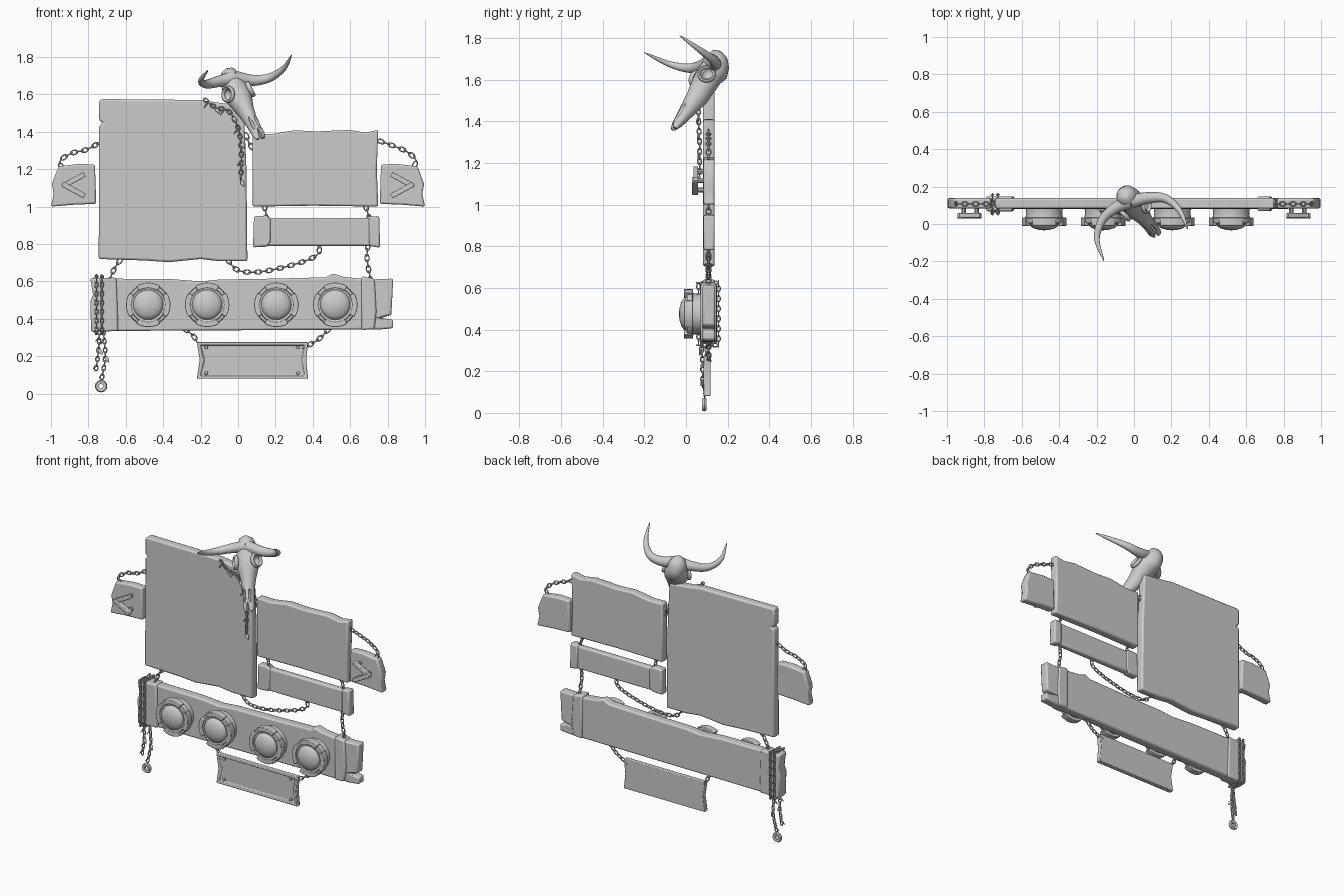
import bpy, bmesh, math
from mathutils import Vector, Matrix

if "Cube" in bpy.data.objects:
    bpy.data.objects.remove(bpy.data.objects["Cube"])

V = Vector


def finish(name, bm, bevel=0, angle=35):
    bmesh.ops.recalc_face_normals(bm, faces=bm.faces)
    me = bpy.data.meshes.new(name)
    bm.to_mesh(me)
    bm.free()
    ob = bpy.data.objects.new(name, me)
    bpy.context.collection.objects.link(ob)
    bpy.ops.object.select_all(action='DESELECT')
    ob.select_set(True)
    bpy.context.view_layer.objects.active = ob
    if bevel:
        m = ob.modifiers.new("bevel", 'BEVEL')
        m.width, m.segments, m.limit_method = bevel, 2, 'ANGLE'
        m.angle_limit = math.radians(40)
    bpy.ops.object.shade_smooth_by_angle(angle=math.radians(angle))
    return ob


def board(name, outline, y0, y1, bevel=0.01, recess=None):
    """Extrude an x-z outline from y0 (front) to y1 (back)."""
    bm = bmesh.new()
    f = bm.faces.new([bm.verts.new((x, y0, z)) for x, z in outline])
    ext = bmesh.ops.extrude_face_region(bm, geom=[f], use_keep_orig=True)
    for v in ext['geom']:
        if isinstance(v, bmesh.types.BMVert):
            v.co.y = y1
    bmesh.ops.recalc_face_normals(bm, faces=bm.faces)
    if recess:
        front = [f for f in bm.faces if f.normal.y < -0.9]
        bmesh.ops.inset_region(bm, faces=front, thickness=recess[0])
        bmesh.ops.inset_region(bm, faces=front, thickness=0.006, depth=-recess[1])
    return finish(name, bm, bevel)


def loft(name, rings, n=20, angle=50):
    """Skin elliptical rings given as (centre, axis_u, axis_v)."""
    bm = bmesh.new()
    loops = [[bm.verts.new(c + u * math.cos(k * math.tau / n) + v * math.sin(k * math.tau / n))
              for k in range(n)] for c, u, v in rings]
    for a, b in zip(loops, loops[1:]):
        for k in range(n):
            bm.faces.new((a[k], a[(k + 1) % n], b[(k + 1) % n], b[k]))
    bm.faces.new(loops[0])
    bm.faces.new(loops[-1])
    return finish(name, bm, 0, angle)


def spline(pts, sub=8):
    p = [V(q) for q in pts]
    p = [2 * p[0] - p[1]] + p + [2 * p[-1] - p[-2]]
    out = []
    for a, b, c, d in zip(p, p[1:], p[2:], p[3:]):
        for i in range(sub):
            t = i / sub
            out.append(0.5 * (2 * b + (c - a) * t + (2 * a - 5 * b + 4 * c - d) * t * t
                              + (3 * b - a - 3 * c + d) * t ** 3))
    return out + [p[-2]]


def chain(name, pts, a=0.02, b=0.011, r=0.004, pitch=0.03, smooth=True):
    """Interlocked oval links laid along a path."""
    path = spline(pts) if smooth else [V(p) for p in pts]
    bm, walked, nxt, i = bmesh.new(), 0, pitch / 2, 0
    for p, q in zip(path, path[1:]):
        seg = (q - p).length
        d = (q - p).normalized()
        while nxt <= walked + seg:
            c = p + d * (nxt - walked)
            side = d.cross(V((0, 1, 0)))
            side = side.normalized() if side.length > 0.1 else V((1, 0, 0))
            nrm = d.cross(side)
            if i % 2:
                side, nrm = nrm, side
            g = []
            for k in range(10):
                w = k * math.tau / 10
                rad = d * math.cos(w) + side * math.sin(w)
                m = c + d * a * math.cos(w) + side * b * math.sin(w)
                g.append([bm.verts.new(m + r * (rad * math.cos(j * math.tau / 5)
                          + nrm * math.sin(j * math.tau / 5))) for j in range(5)])
            for k in range(10):
                for j in range(5):
                    bm.faces.new((g[k][j], g[(k + 1) % 10][j],
                                  g[(k + 1) % 10][(j + 1) % 5], g[k][(j + 1) % 5]))
            nxt += pitch
            i += 1
        walked += seg
    return finish(name, bm, 0, 80)


def lathe(name, profile, x, z, n=32):
    bm = bmesh.new()
    vs = [bm.verts.new((r, y, 0)) for r, y in profile]
    es = [bm.edges.new(e) for e in zip(vs, vs[1:])]
    bmesh.ops.spin(bm, geom=vs + es, axis=(0, 1, 0), cent=(0, 0, 0), angle=math.tau, steps=n)
    bmesh.ops.remove_doubles(bm, verts=bm.verts, dist=1e-5)
    bmesh.ops.translate(bm, verts=bm.verts, vec=(x, 0, z))
    return finish(name, bm)


def rect(x0, x1, z0, z1):
    return [(x0, z0), (x1, z0), (x1, z1), (x0, z1)]


# Large boards
board("main_panel", [(-.742, 1.46), (-.722, 1.448), (-.742, 1.435), (-.745, .72), (-.5, .712), (-.37, .703),
                     (-.2, .72), (-.1, .708), (.05, .708), (.045, 1.2), (.03, 1.54), (-.1, 1.555),
                     (-.2, 1.57), (-.73, 1.575), (-.742, 1.56)], .082, .138, .012)
board("right_panel", [(.078, 1.0), (.4, 1.005), (.75, 1.0), (.742, 1.2), (.75, 1.41), (.68, 1.395),
                      (.6, 1.41), (.42, 1.402), (.3, 1.408), (.18, 1.388), (.078, 1.39)], .082, .138)
board("small_plank", rect(.12, .72, .79, .94), .09, .132)
board("small_plank_left_end", [(.08, .782), (.155, .786), (.175, .81), (.175, .935), (.15, .952), (.085, .948)], .084, .138)
board("small_plank_right_end", [(.7, .79), (.76, .78), (.755, .95), (.7, .945)], .084, .138)
board("bottom_plank", [(-.7, .335), (.76, .343), (.83, .35), (.83, .395), (.765, .405), (.82, .42), (.83, .615),
                       (.7, .61), (.56, .625), (.51, .642), (.47, .622), (.2, .615), (-.1, .61),
                       (-.2, .6), (-.35, .612), (-.7, .615)], .08, .14)
board("bottom_plank_left_end", [(-.785, .33), (-.64, .335), (-.65, .62), (-.79, .618), (-.775, .53), (-.79, .49)], .068, .148)
board("bottom_plank_right_end", [(.66, .34), (.73, .345), (.74, .44), (.73, .615), (.66, .628)], .07, .147)
board("lower_sign", [(-.22, .08), (.375, .08), (.365, .18), (.375, .275), (-.22, .275), (-.205, .18)],
      .085, .118, .004, recess=(.022, .016))
for x in (-.17, .32):
    for z in (.11, .247):
        lathe("sign_screw", [(0, .086), (.008, .09), (.01, .104), (0, .106)], x, z, 10)

# Side arrow signs with raised chevrons, pointing outward
for s, label in ((-1, "left"), (1, "right")):
    out = [(.758, 1.015), (.88, 1.01), (1.0, 1.0), (.985, 1.07), (.995, 1.12), (.96, 1.215), (.85, 1.228), (.765, 1.225)]
    board(label + "_arrow_board", [(s * x, z) for x, z in out], .084, .138)
    for e in (-1, 1):
        tail, tip = V((.82, 1.115 + e * .058)), V((.938, 1.115 - e * .006))
        d = (tip - tail).normalized()
        p = V((-d.y, d.x)) * .014
        bar = [tail - p, tip - p, tip + p, tail + p]
        board(label + "_arrow_bar", [(s * q.x, q.y) for q in bar], .032 + e * .003, .058, .004)
    for x, z in ((.84, 1.16), (.84, 1.07), (.91, 1.115)):
        lathe(label + "_arrow_peg", [(0, .05), (.012, .05), (.012, .09), (0, .09)], s * x, z, 10)

# Four round lamps with clamp segments
for x in (-.48, -.165, .205, .52):
    z = .475
    lathe("lamp_body", [(0, -.034), (.03, -.031), (.06, -.022), (.076, -.01), (.08, 0), (.092, -.004), (.096, .004),
                        (.11, .006), (.114, .03), (.1, .034), (.096, .06), (.1, .085), (0, .085)], x, z)
    for k in range(4):
        arc = [k * math.pi / 2 + math.radians(a) for a in range(-33, 34, 11)]
        pts = [(x + .119 * math.cos(a), z + .119 * math.sin(a)) for a in arc]
        pts += [(x + .09 * math.cos(a), z + .09 * math.sin(a)) for a in reversed(arc)]
        board("lamp_clamp", pts, -.01, .034, .003)

# Chains between the boards
Y = .108
for name, pts in {
    "left_arrow_chain": [(-.94, 1.2), (-.95, 1.245), (-.89, 1.285), (-.81, 1.305), (-.735, 1.345)],
    "right_arrow_chain": [(.94, 1.21), (.95, 1.25), (.9, 1.295), (.83, 1.325), (.745, 1.355)],
    "panel_link_chain": [(.04, 1.39), (.06, 1.34), (.09, 1.29)],
    "plank_left_chain": [(.14, 1.01), (.155, .93)],
    "plank_right_chain": [(.68, 1.01), (.705, .93)],
    "lower_right_chain": [(.695, .8), (.69, .72), (.71, .6)],
    "upper_left_chain": [(-.625, .72), (-.66, .67), (-.69, .6)],
    "sagging_chain": [(-.06, .72), (.0, .66), (.1, .65), (.22, .67), (.36, .71), (.43, .75), (.43, .8)],
    "sign_left_chain": [(-.29, .35), (-.24, .31), (-.205, .25)],
    "sign_right_chain": [(.49, .35), (.43, .29), (.36, .25)],
}.items():
    chain(name, [(x, Y, z) for x, z in pts])

# Strands wrapped round the left end, hanging ends and a ring pendant
for x in (-.757, -.728):
    chain("wrapped_strand", [(x, .06, .33), (x, .06, .625), (x, .156, .625), (x, .156, .325), (x, .06, .325)],
          .016, .008, .0035, .024, False)
strands = {"hanging_strand_a": [(-.74, .07, .34), (-.745, .08, .24), (-.76, .08, .12)],
           "hanging_strand_b": [(-.72, .1, .34), (-.71, .1, .2), (-.73, .09, .07)],
           "skull_charm_strand": [(-.18, .07, 1.575), (-.12, .06, 1.53), (-.05, .06, 1.51), (.0, .06, 1.42),
                                  (.018, .065, 1.3), (.015, .065, 1.14)]}
for name, pts in strands.items():
    chain(name, pts, .015, .009, .004, .024)
    for i, c in enumerate(spline(pts, 3)[1::2]):
        s = 1 if i % 2 else -1
        d = V((.5 * s, -.2, -.8))
        u, w = V((0, .007, 0)), V((.008, 0, .005))
        loft("charm", [(c + d * t, u * k, w * k) for t, k in ((0, .3), (.012, 1.1), (.025, .9), (.042, .1))], 8)
lathe("ring_pendant", [(.012, .08), (.028, .078), (.033, .088), (.028, .098), (.012, .096), (.012, .08)], -.732, .04, 20)

# Horned skull, tilted forward: D along the snout, L sideways, N out of the face
A, B = V((-.03, .13, 1.67)), V((.118, -.055, 1.37))
D = (B - A).normalized()
L = V((.45, .17, .08))
L = (L - D * L.dot(D)).normalized()
N = D.cross(L)


def P(t, l, n):
    return A + D * t + L * l + N * n


sections = [(-.075, .0, .015, .02), (-.062, -.003, .04, .042), (-.03, -.012, .055, .062), (.02, -.02, .062, .07),
            (.06, -.012, .074, .064), (.1, -.012, .074, .062), (.14, -.014, .06, .058), (.19, -.016, .046, .052),
            (.25, -.012, .037, .042), (.32, -.006, .034, .031), (.365, -.002, .035, .022), (.39, 0, .026, .012)]
skull = loft("skull", [(P(t, 0, n), L * w, N * h) for t, n, w, h in sections], 24)


def cut(centre, rl, rd, rn):
    bm = bmesh.new()
    m = Matrix((L * rl, D * rd, N * rn)).transposed().to_4x4()
    bmesh.ops.create_uvsphere(bm, u_segments=16, v_segments=10, radius=1, matrix=Matrix.Translation(centre) @ m)
    c = finish("cutter", bm)
    c.hide_render = True
    c.hide_set(True)
    mod = skull.modifiers.new("cut", 'BOOLEAN')
    mod.operation, mod.object, mod.solver = 'DIFFERENCE', c, 'EXACT'


for s in (-1, 1):
    cut(P(.085, s * .078, .018), .032, .034, .03)
    cut(P(.3, s * .017, .03), .009, .05, .02)
    # raised brow ring round each socket
    ctr = P(.085, s * .066, .018)
    ax = (L * s + N * .5).normalized()
    e1 = ax.cross(D).normalized()
    ring = []
    for k in range(21):
        a = k * math.tau / 20
        rad = e1 * math.cos(a) + D * math.sin(a)
        ring.append((ctr + rad * .037, rad * .009, ax * .012))
    loft("eye_rim", ring, 8)
cut(P(.395, 0, .0), .009, .06, .05)

# Curved tapering horns
for name, pts in {
    "left_horn": [(-.02, .12, 1.69), (-.1, .085, 1.67), (-.17, .02, 1.655), (-.198, -.08, 1.675), (-.16, -.2, 1.73)],
    "right_horn": [(-.02, .12, 1.69), (.08, .14, 1.675), (.17, .135, 1.69), (.245, .07, 1.74), (.288, -.03, 1.812)],
}.items():
    path = spline(pts)
    rings = []
    for i, c in enumerate(path):
        d = (path[min(i + 1, len(path) - 1)] - path[max(i - 1, 0)]).normalized()
        u = d.cross(V((0, 0, 1))).normalized()
        r = .036 * (1 - i / (len(path) - 1)) ** .7 + .001
        rings.append((c, u * r, d.cross(u) * r))
    loft(name, rings, 14)
